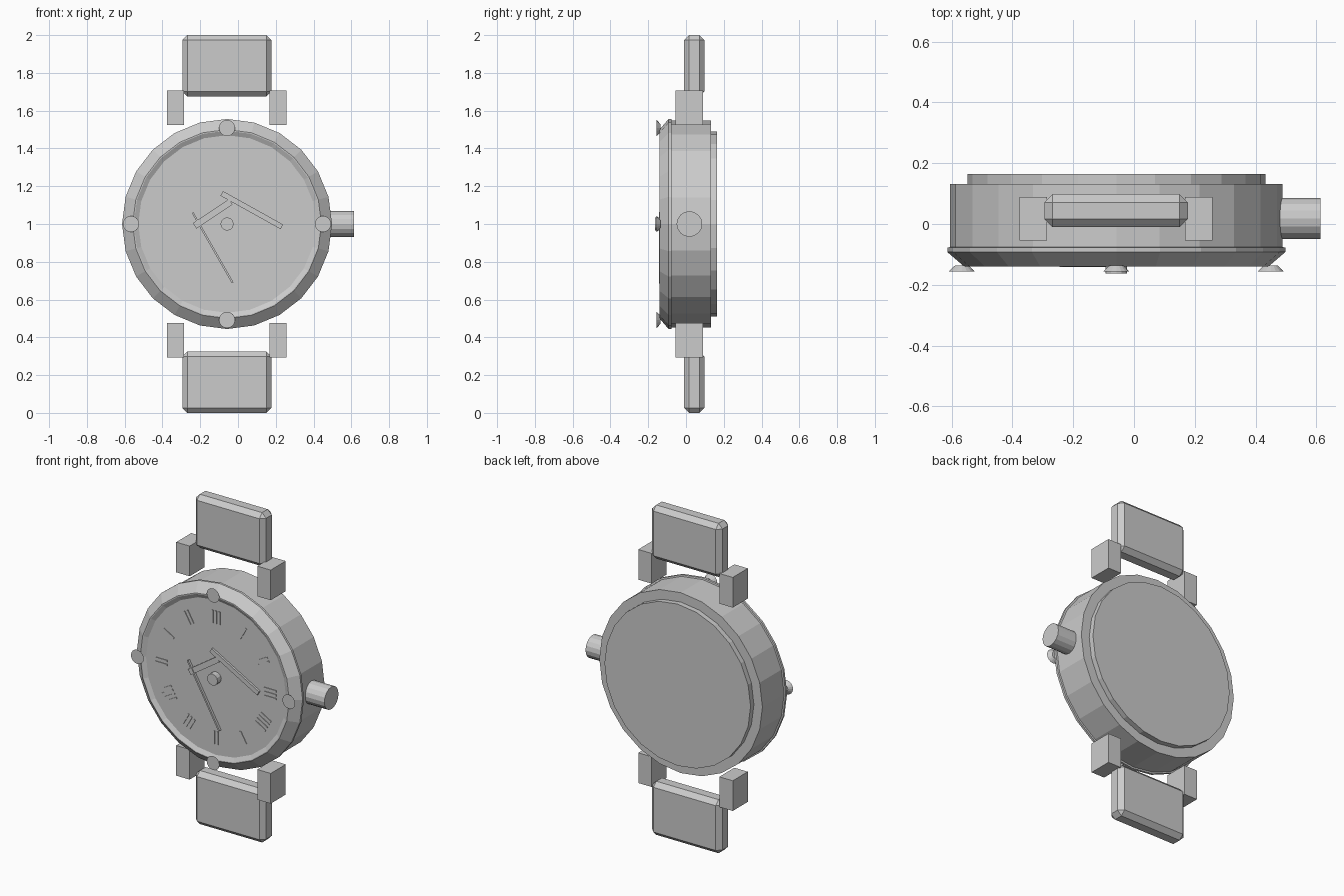
import bpy, bmesh, math
from mathutils import Vector, Matrix

old = bpy.data.objects.get("Cube")
if old:
    bpy.data.objects.remove(old, do_unlink=True)

GREY = (0.6, 0.6, 0.6, 1.0)
grey = bpy.data.materials.new("plain grey")
grey.use_nodes = True
grey.diffuse_color = GREY
grey.node_tree.nodes["Principled BSDF"].inputs["Base Color"].default_value = GREY

CX, CZ = -0.058, 1.0     # centre of the dial
DIAL_Y = -0.127          # surface of the dial


def finish(bm, name):
    bmesh.ops.recalc_face_normals(bm, faces=bm.faces[:])
    mesh = bpy.data.meshes.new(name)
    bm.to_mesh(mesh)
    bm.free()
    mesh.materials.append(grey)
    obj = bpy.data.objects.new(name, mesh)
    bpy.context.collection.objects.link(obj)
    return obj


def lathe(name, profile, sides, centre=(CX, 0, CZ), turn=None):
    """Spin (radius, y) points about the y axis and cap both ends."""
    bm = bmesh.new()
    rings = []
    for r, y in profile:
        angles = [math.tau * i / sides for i in range(sides)]
        rings.append([bm.verts.new((r * math.cos(a), y, r * math.sin(a))) for a in angles])
    for a, b in zip(rings, rings[1:]):
        for i in range(sides):
            j = (i + 1) % sides
            bm.faces.new((a[i], a[j], b[j], b[i]))
    bm.faces.new(rings[0])
    bm.faces.new(rings[-1])
    if turn:
        bm.transform(turn)
    bm.transform(Matrix.Translation(centre))
    return finish(bm, name)


def add_box(bm, low, high, matrix=None):
    low, high = Vector(low), Vector(high)
    size = high - low
    place = Matrix.Translation((low + high) / 2) @ Matrix.Diagonal((*size, 1))
    bmesh.ops.create_cube(bm, size=1, matrix=(matrix or Matrix()) @ place)


def box(name, low, high, bevel=0):
    bm = bmesh.new()
    add_box(bm, low, high)
    obj = finish(bm, name)
    if bevel:
        mod = obj.modifiers.new("chamfer", "BEVEL")
        mod.width = bevel
        mod.segments = 1
    return obj


def hand(name, start, end, width, front):
    """Flat bar between two (x, z) points on the dial."""
    a, b = Vector((start[0], 0, start[1])), Vector((end[0], 0, end[1]))
    angle = math.atan2(b.z - a.z, b.x - a.x)
    bm = bmesh.new()
    add_box(bm, (0, front, -width / 2), ((b - a).length, DIAL_Y + 0.002, width / 2),
            Matrix.Translation(a) @ Matrix.Rotation(-angle, 4, "Y"))
    return finish(bm, name)


# Case, stepped back cover and bezel with recessed dial
lathe("case", [(0.547, -0.08), (0.547, 0.132)], 24)
lathe("back_cover", [(0.49, 0.125), (0.49, 0.164)], 24)
lathe("bezel_and_dial", [(0.547, -0.076), (0.556, -0.078), (0.556, -0.092), (0.5, -0.14),
                         (0.494, -0.14), (0.47, DIAL_Y)], 24)

# Flared studs on the bezel at the four quarters
for i, place in enumerate(("left", "top", "right", "bottom")):
    a = i * math.pi / 2
    lathe(place + "_stud", [(0.022, -0.136), (0.043, -0.156)], 16,
          (CX + 0.508 * math.cos(a), 0, CZ + 0.508 * math.sin(a)))

# Centre pin and winding crown
lathe("centre_pin", [(0.035, DIAL_Y + 0.01), (0.035, -0.163)], 12)
lathe("crown", [(0.068, -0.614), (0.068, -0.46)], 16, (0, 0.018, CZ),
      Matrix.Rotation(math.pi / 2, 4, "Z"))

# Hands
hand("minute_hand", (-0.086, 1.162), (0.232, 0.985), 0.028, -0.14)
hand("hour_hand", (-0.23, 0.99), (-0.038, 1.118), 0.034, -0.138)
hand("second_hand", (-0.24, 1.06), (-0.028, 0.688), 0.01, -0.142)

# Hour markers made of thin raised bars
bm = bmesh.new()
for hour, count in enumerate((3, 1, 2, 3, 4, 1, 2, 3, 4, 2, 1, 2)):
    spin = Matrix.Translation((CX, 0, CZ)) @ Matrix.Rotation(hour * math.pi / 6, 4, "Y")
    for k in range(count):
        x = (k - (count - 1) / 2) * 0.024
        add_box(bm, (x - 0.005, DIAL_Y - 0.004, 0.325), (x + 0.005, DIAL_Y + 0.002, 0.405), spin)
finish(bm, "hour_markers")

# Lugs and strap ends, mirrored above and below the case
for level, s in (("upper", 1), ("lower", -1)):
    for side, x in (("right", -0.376), ("left", 0.168)):
        z = sorted((CZ + s * 0.525, CZ + s * 0.708))
        box(f"{level}_{side}_lug", (x, -0.055, z[0]), (x + 0.09, 0.089, z[1]))
    z = sorted((CZ + s * 0.675, CZ + s))
    box(level + "_strap", (-0.295, -0.01, z[0]), (0.177, 0.098, z[1]), 0.027)
